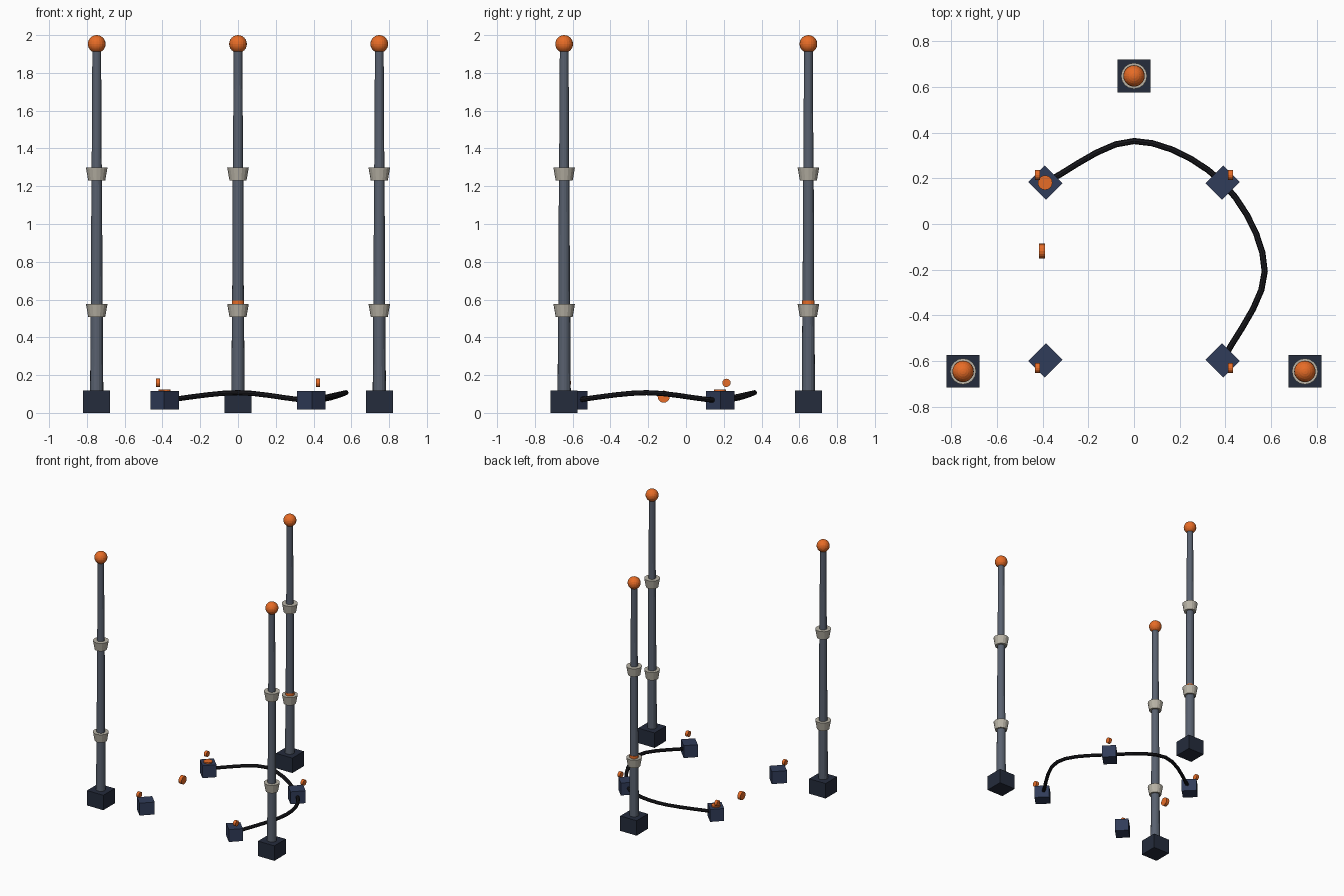
import bpy
from math import radians, pi

if "Cube" in bpy.data.objects:
    bpy.data.objects.remove(bpy.data.objects["Cube"])


def mat(name, rgb):
    m = bpy.data.materials.new(name)
    m.diffuse_color = (*rgb, 1)
    m.use_nodes = True
    m.node_tree.nodes["Principled BSDF"].inputs["Base Color"].default_value = m.diffuse_color
    return m


BASE = mat("base_dark", (0.018, 0.025, 0.045))
BLOCK = mat("block_navy", (0.03, 0.045, 0.1))
STEEL = mat("pole_steel", (0.1, 0.12, 0.16))
CREAM = mat("collar_cream", (0.48, 0.45, 0.38))
ORANGE = mat("orange", (0.8, 0.15, 0.02))
RUBBER = mat("cable_black", (0.01, 0.01, 0.013))


def finish(name, m):
    o = bpy.context.object
    o.name = name
    o.data.materials.append(m)
    return o


def box(name, loc, size, m, angle=0):
    bpy.ops.mesh.primitive_cube_add(size=1, location=loc, rotation=(0, 0, angle))
    o = finish(name, m)
    o.scale = size
    return o


def frustum(name, x, y, z0, z1, r0, r1, m, sides=16):
    bpy.ops.mesh.primitive_cone_add(vertices=sides, radius1=r0, radius2=r1,
                                    depth=z1 - z0, location=(x, y, (z0 + z1) / 2))
    return finish(name, m)


def disc(name, loc, r, h, m, rot=(0, 0, 0)):
    bpy.ops.mesh.primitive_cylinder_add(vertices=16, radius=r, depth=h,
                                        location=loc, rotation=rot)
    return finish(name, m)


# Three telescopic posts: base, tapering sections, collars, ball finial
for tag, x, y in (("left", -0.748, -0.645), ("right", 0.748, -0.645), ("back", 0, 0.648)):
    box(f"{tag}_post_base", (x, y, 0.059), (0.143, 0.143, 0.118), BASE)
    frustum(f"{tag}_pole_lower", x, y, 0.11, 0.54, 0.035, 0.032, STEEL)
    frustum(f"{tag}_pole_middle", x, y, 0.54, 1.26, 0.031, 0.028, STEEL)
    frustum(f"{tag}_pole_upper", x, y, 1.26, 1.94, 0.027, 0.023, STEEL)
    for i, z in enumerate((0.508, 1.23)):
        frustum(f"{tag}_collar_{i + 1}", x, y, z, z + 0.068, 0.045, 0.057, CREAM)
    bpy.ops.mesh.primitive_uv_sphere_add(segments=20, ring_count=12, radius=0.047,
                                         location=(x, y, 1.953))
    finish(f"{tag}_ball", ORANGE)

# Four low blocks turned toward the middle, each with a floating knob
CY = -0.208
for sx, side in ((-1, "left"), (1, "right")):
    for sy, end in ((-1, "front"), (1, "back")):
        box(f"{end}_{side}_block", (sx * 0.388, CY + sy * 0.389, 0.066),
            (0.11, 0.102, 0.098), BLOCK, radians(45) * sx * sy)
        disc(f"{end}_{side}_knob", (sx * 0.423, CY + sy * 0.422, 0.159),
             0.022, 0.022, ORANGE, (0, pi / 2, 0))

# Loose orange discs: on the back post, on a block and upright at the left
disc("post_disc", (0, 0.648, 0.583), 0.033, 0.026, ORANGE)
disc("block_disc", (-0.389, 0.181, 0.111), 0.032, 0.026, ORANGE)
disc("upright_disc", (-0.402, -0.118, 0.086), 0.032, 0.026, ORANGE, (0, pi / 2, 0))

# Cable sweeping between three of the blocks
path = [(-0.388, 0.181, 0.066), (0, 0.363, 0.107), (0.388, 0.181, 0.066),
        (0.572, -0.208, 0.107), (0.388, -0.597, 0.066)]
cu = bpy.data.curves.new("cable", "CURVE")
cu.dimensions = "3D"
cu.bevel_depth = 0.0135
cu.bevel_resolution = 2
cu.resolution_u = 5
cu.use_fill_caps = True
sp = cu.splines.new("BEZIER")
sp.bezier_points.add(len(path) - 1)
sp.use_smooth = False
n = len(path)
for i, (bp, co) in enumerate(zip(sp.bezier_points, path)):
    # handles follow the direction between neighbouring points
    a, b = path[max(i - 1, 0)], path[min(i + 1, n - 1)]
    k = 6 if 0 < i < n - 1 else 4
    bp.co = co
    bp.handle_left_type = bp.handle_right_type = "FREE"
    bp.handle_left = [c - (q - p) / k for c, p, q in zip(co, a, b)]
    bp.handle_right = [c + (q - p) / k for c, p, q in zip(co, a, b)]
cable = bpy.data.objects.new("cable", cu)
bpy.context.collection.objects.link(cable)
cu.materials.append(RUBBER)
